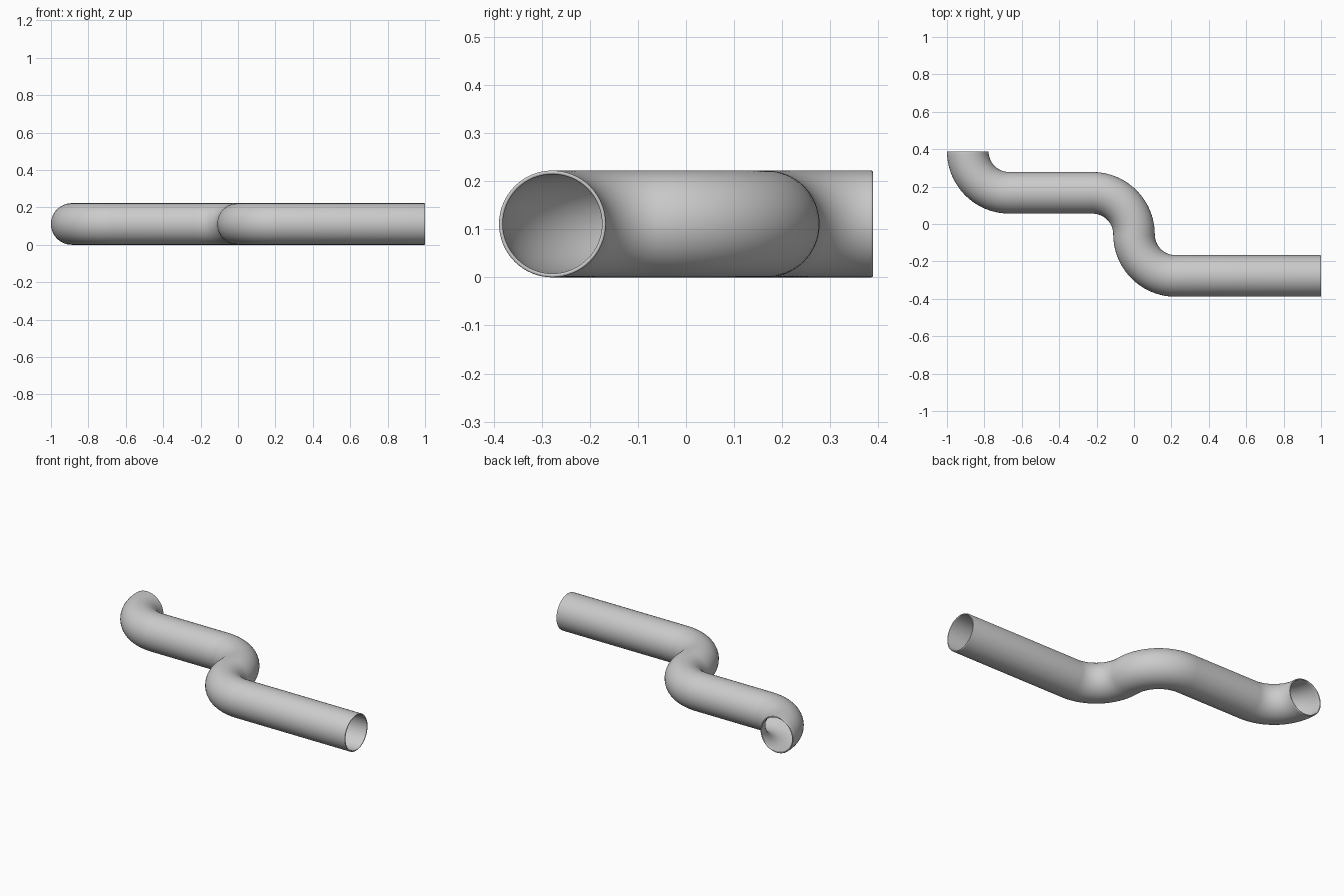
import bpy, bmesh
from math import sin, cos, pi
from mathutils import Vector

if "Cube" in bpy.data.objects:
    bpy.data.objects.remove(bpy.data.objects["Cube"])

R = 1 / 9          # outer pipe radius; everything is a multiple of it
WALL = 0.008
LIP = 0.004        # rounding of the open ends
SIDES, STEPS = 64, 20


def bend(cx, cy, a0, a1, turn):
    """Quarter bend of radius 2R: list of (position, direction)."""
    out = []
    for i in range(STEPS + 1):
        a = a0 + (a1 - a0) * i / STEPS
        out.append((Vector((cx + 2 * R * cos(a), cy + 2 * R * sin(a), R)),
                    Vector((-sin(a), cos(a), 0)) * turn))
    return out


# centre line: short elbow, straight, S-bend, long straight
path = bend(-6 * R, 3.5 * R, pi, 1.5 * pi, 1)
path += bend(-2 * R, -0.5 * R, pi / 2, 0, -1)
path += bend(2 * R, -0.5 * R, pi, 1.5 * pi, 1)[1:]
path.append((Vector((9 * R, -2.5 * R, R)), Vector((1, 0, 0))))


def lip(end, sign):
    """Rounded rim stations, from outer wall round to inner wall."""
    p, d = end
    rows = []
    for i in range(9):
        a = pi * i / 8
        rows.append((p + d * sign * LIP * (sin(a) - 1), d,
                     R - WALL / 2 + WALL / 2 * cos(a)))
    return rows


# outer wall, right rim, inner wall, left rim
rows = [(p, d, R) for p, d in path[1:-1]]
rows += lip(path[-1], 1)
rows += [(p, d, R - WALL) for p, d in reversed(path[1:-1])]
rows += reversed(lip(path[0], -1))

bm = bmesh.new()
rings = []
for p, d, r in rows:
    side = Vector((0, 0, 1)).cross(d).normalized()
    rings.append([bm.verts.new(p + side * r * cos(2 * pi * k / SIDES)
                               + Vector((0, 0, r * sin(2 * pi * k / SIDES))))
                  for k in range(SIDES)])
for a, b in zip(rings, rings[1:] + rings[:1]):
    for k in range(SIDES):
        j = (k + 1) % SIDES
        bm.faces.new((a[k], a[j], b[j], b[k]))
bmesh.ops.recalc_face_normals(bm, faces=bm.faces)
mesh = bpy.data.meshes.new("bent_pipe")
bm.to_mesh(mesh)
bm.free()
pipe = bpy.data.objects.new("bent_pipe", mesh)
bpy.context.collection.objects.link(pipe)
for f in mesh.polygons:
    f.use_smooth = True
